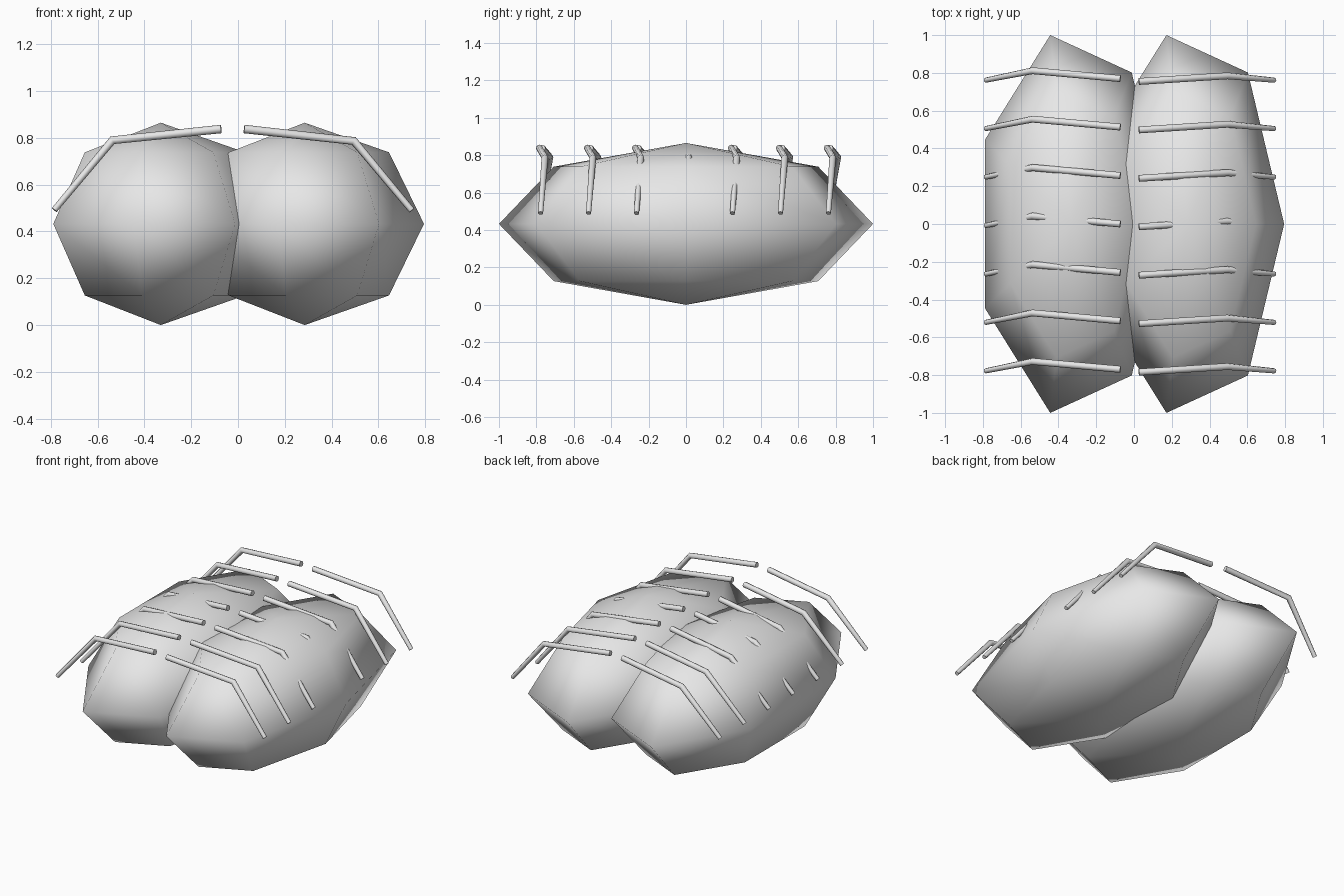
import bpy, math

if "Cube" in bpy.data.objects:
    bpy.data.objects.remove(bpy.data.objects["Cube"])

grey = bpy.data.materials.new("light grey")
grey.diffuse_color = (0.8, 0.8, 0.8, 1)
grey.use_nodes = True
grey.node_tree.nodes["Principled BSDF"].inputs["Base Color"].default_value = grey.diffuse_color


def lung(name, cx):
    """Seven-sided, four-ring ellipsoid."""
    seg, sx, sy, sz = 7, 0.51, 1.0257, 0.4325
    verts = [(0, 0, sz)]
    for ring in range(1, 4):
        p = math.pi * ring / 4
        for i in range(seg):
            a = math.tau * i / seg
            verts.append((sx * math.sin(p) * math.cos(a),
                          sy * math.sin(p) * math.sin(a), sz * math.cos(p)))
    verts.append((0, 0, -sz))
    last = len(verts) - 1
    faces = []
    for i in range(seg):
        j = (i + 1) % seg
        faces.append((0, 1 + i, 1 + j))
        for r in (1, 1 + seg):
            faces.append((r + i, r + seg + i, r + seg + j, r + j))
        faces.append((1 + 2 * seg + i, last, 1 + 2 * seg + j))
    mesh = bpy.data.meshes.new(name)
    mesh.from_pydata(verts, [], faces)
    mesh.shade_smooth()
    mesh.materials.append(grey)
    ob = bpy.data.objects.new(name, mesh)
    ob.location = (cx, 0, sz)
    bpy.context.collection.objects.link(ob)


def rib(name, points):
    """Thin bent tube through three points."""
    cu = bpy.data.curves.new(name, 'CURVE')
    cu.dimensions = '3D'
    cu.bevel_depth = 0.018
    cu.bevel_resolution = 2
    cu.use_fill_caps = True
    sp = cu.splines.new('POLY')
    sp.points.add(len(points) - 1)
    for pt, co in zip(sp.points, points):
        pt.co = (*co, 1)
    sp.points[-1].radius = 0.75
    tmp = bpy.data.objects.new(name + "_path", cu)
    bpy.context.collection.objects.link(tmp)
    bpy.context.view_layer.update()
    dg = bpy.context.evaluated_depsgraph_get()
    mesh = bpy.data.meshes.new_from_object(tmp.evaluated_get(dg))
    bpy.data.objects.remove(tmp)
    mesh.materials.clear()
    mesh.materials.append(grey)
    ob = bpy.data.objects.new(name, mesh)
    bpy.context.collection.objects.link(ob)
    bpy.ops.object.select_all(action='DESELECT')
    ob.select_set(True)
    bpy.context.view_layer.objects.active = ob
    bpy.ops.object.shade_smooth_by_angle(angle=math.radians(50))


# Two lobes side by side
lung("left_lung", -0.33)
lung("right_lung", 0.285)

# Seven pairs of ribs arching over the lobes
for k in range(7):
    y = (3 - k) * 0.2565
    rib(f"left_rib_{k + 1}", [(-0.072, y, 0.838), (-0.537, y + 0.042, 0.79),
                              (-0.785, y - 0.008, 0.492)])
    rib(f"right_rib_{k + 1}", [(0.026, y - 0.015, 0.838), (0.495, y + 0.015, 0.787),
                               (0.743, y - 0.008, 0.49)])
